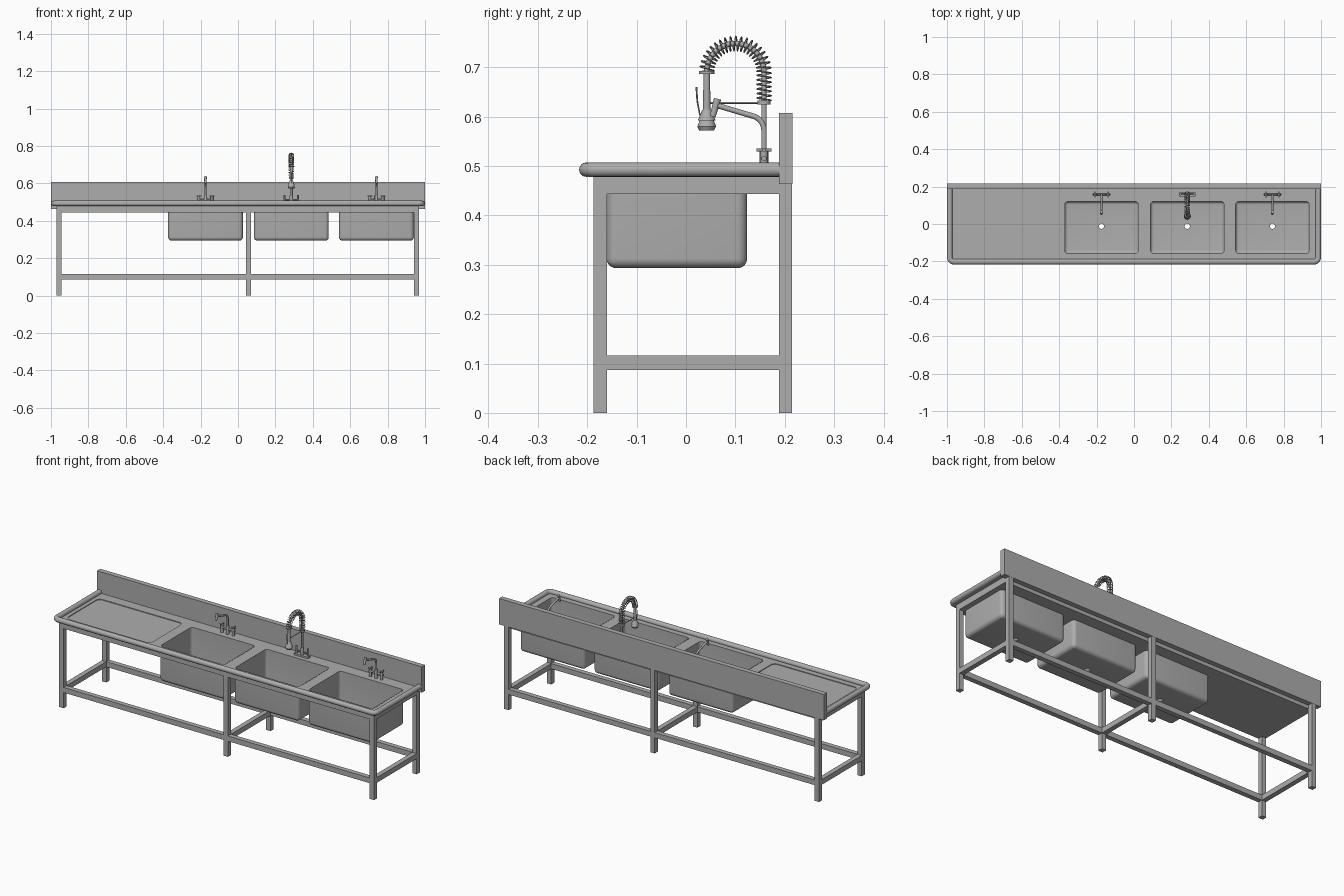
import bpy, bmesh, math
from mathutils import Vector, Matrix

if "Cube" in bpy.data.objects:
    bpy.data.objects.remove(bpy.data.objects["Cube"], do_unlink=True)


def make_material(name, rgb):
    m = bpy.data.materials.new(name)
    m.use_nodes = True
    m.diffuse_color = (*rgb, 1)
    m.node_tree.nodes["Principled BSDF"].inputs["Base Color"].default_value = (*rgb, 1)
    return m


STEEL = make_material("brushed steel", (0.42, 0.42, 0.42))


def activate(ob):
    bpy.ops.object.select_all(action='DESELECT')
    ob.select_set(True)
    bpy.context.view_layer.objects.active = ob


def finish(ob, smooth=True):
    if not ob.data.materials:
        ob.data.materials.append(STEEL)
    if smooth:
        activate(ob)
        bpy.ops.object.shade_smooth_by_angle(angle=math.radians(40))
    return ob


def from_bmesh(name, bm, smooth=True):
    me = bpy.data.meshes.new(name)
    bm.to_mesh(me)
    bm.free()
    ob = bpy.data.objects.new(name, me)
    bpy.context.collection.objects.link(ob)
    return finish(ob, smooth)


def box_bmesh(lo, hi):
    bm = bmesh.new()
    lo, hi = Vector(lo), Vector(hi)
    bmesh.ops.create_cube(bm, size=1, matrix=Matrix.Translation((lo + hi) / 2)
                          @ Matrix.Diagonal((*(hi - lo), 1)))
    return bm


def box(name, lo, hi):
    return from_bmesh(name, box_bmesh(lo, hi), False)


def rounded_box(name, lo, hi, radius, pan=False):
    """Box with rounded upright edges; a pan also has a rounded floor and no lid."""
    bm = box_bmesh(lo, hi)
    if pan:
        bmesh.ops.delete(bm, geom=[f for f in bm.faces if f.normal.z > 0.5],
                         context='FACES_ONLY')
    upright = [e for e in bm.edges if abs(e.verts[0].co.z - e.verts[1].co.z) > 1e-4
               or (pan and not e.is_boundary)]
    bmesh.ops.bevel(bm, geom=upright, offset=radius, segments=6, profile=0.5,
                    affect='EDGES')
    return from_bmesh(name, bm)


def rod(name, a, b, r1, r2=None, sides=20):
    a, b = Vector(a), Vector(b)
    d = b - a
    bm = bmesh.new()
    turn = d.to_track_quat('Z', 'Y').to_matrix().to_4x4()
    bmesh.ops.create_cone(bm, cap_ends=True, segments=sides, radius1=r1,
                          radius2=r1 if r2 is None else r2, depth=d.length,
                          matrix=Matrix.Translation((a + b) / 2) @ turn)
    return from_bmesh(name, bm)


def tube(name, points, radius, res=4):
    cu = bpy.data.curves.new(name, 'CURVE')
    cu.dimensions = '3D'
    cu.bevel_depth, cu.bevel_resolution, cu.use_fill_caps = radius, res, True
    sp = cu.splines.new('POLY')
    sp.points.add(len(points) - 1)
    for p, co in zip(sp.points, points):
        p.co = (*co, 1)
    ob = bpy.data.objects.new(name, cu)
    bpy.context.collection.objects.link(ob)
    activate(ob)
    bpy.ops.object.convert(target='MESH')
    return finish(bpy.context.object)


def apply_modifier(ob, name, kind, **settings):
    mod = ob.modifiers.new(name, kind)
    for key, value in settings.items():
        setattr(mod, key, value)
    activate(ob)
    bpy.ops.object.modifier_apply(modifier=name)


def cut(ob, cutter):
    apply_modifier(ob, "cut", 'BOOLEAN', object=cutter, operation='DIFFERENCE', solver='EXACT')
    bpy.data.objects.remove(cutter, do_unlink=True)


# Frame: six legs, low rails and cross rails
LEG = 0.027
LEG_X = (-0.97, 0.042, 0.942)
LEG_Y = {"front": -0.187, "back": 0.188}
for i, x in enumerate(LEG_X):
    for side, y in LEG_Y.items():
        box(f"{side}_leg_{i + 1}", (x, y, 0), (x + LEG, y + LEG, 0.465))
    box(f"cross_rail_{i + 1}", (x, -0.16, 0.087), (x + LEG, 0.188, 0.116))
for side, y in LEG_Y.items():
    for i in range(2):
        box(f"{side}_low_rail_{i + 1}", (LEG_X[i] + LEG, y, 0.087),
            (LEG_X[i + 1], y + LEG, 0.116))

# Worktop: deep apron and thin deck, opened for the basins
DECK = 0.488
apron = box("apron", (-0.97, -0.187, 0.443), (0.969, 0.189, 0.478))
deck = box("deck", (-0.985, -0.2, 0.478), (0.985, 0.189, DECK))
drain_cutter = rounded_box("drainboard_cutter", (-0.95, -0.158, DECK - 0.004),
                           (-0.43, 0.132, 0.6), 0.025)
cut(deck, drain_cutter)

# Basins with drain holes
BASIN_X = (-0.174, 0.285, 0.74)
for i, x in enumerate(BASIN_X):
    lo, hi = (x - 0.2, -0.161, 0.293), (x + 0.2, 0.124, DECK + 0.0008)
    for part in (apron, deck):
        inset = 0.0015
        cut(part, rounded_box("opening_cutter", (lo[0] + inset, lo[1] + inset, 0.4),
                              (hi[0] - inset, hi[1] - inset, 0.6), 0.02))
    basin = rounded_box(f"basin_{i + 1}", lo, hi, 0.02, pan=True)
    apply_modifier(basin, "wall", 'SOLIDIFY', thickness=0.004, offset=-1)
    cut(basin, rod("drain_cutter", (x, -0.012, 0.25), (x, -0.012, 0.35), 0.014, sides=32))
    finish(basin)

# Rolled rim round the front and both ends
RIM, CORNER, RIM_Z = 0.0145, 0.022, 0.4925
rim = [(-0.985, 0.19, RIM_Z)]
for sx, start in ((-1, 180), (1, 270)):
    for k in range(9):
        a = math.radians(start + k * 90 / 8)
        rim.append((sx * (0.985 - CORNER) + CORNER * math.cos(a),
                    -0.202 + CORNER + CORNER * math.sin(a), RIM_Z))
rim.append((0.985, 0.19, RIM_Z))
tube("rolled_rim", rim, RIM, 6)

# Backsplash
box("backsplash", (-1, 0.188, 0.463), (1, 0.216, 0.607))


def arc(x, cy, cz, r, a0, a1, n):
    return [(x, cy + r * math.cos(math.radians(a0 + (a1 - a0) * k / n)),
             cz + r * math.sin(math.radians(a0 + (a1 - a0) * k / n))) for k in range(n + 1)]


# Mixer taps over the outer basins
POST_Y = 0.158
for i, x in enumerate((BASIN_X[0], BASIN_X[2])):
    n = f"tap_{i + 1}"
    rod(n + "_body", (x, POST_Y, 0.485), (x, POST_Y, 0.535), 0.009)
    rod(n + "_crossbar", (x - 0.045, POST_Y, 0.515), (x + 0.045, POST_Y, 0.515), 0.005)
    bend = arc(x, 0.128, 0.572, 0.03, 0, 75, 8)
    tube(n + "_spout", [(x, POST_Y, 0.53)] + bend + [(x, 0.065, 0.622)], 0.0055)
    rod(n + "_nozzle", (x, 0.064, 0.636), (x, 0.054, 0.6), 0.0075, 0.006)
    for s in (-1, 1):
        hx = x + s * 0.035
        rod(n + "_valve", (hx, POST_Y, 0.485), (hx, POST_Y, 0.53), 0.007)
        rod(n + "_handle_bar", (hx - 0.013, POST_Y, 0.532), (hx + 0.013, POST_Y, 0.532), 0.003)
        rod(n + "_handle_cross", (hx, POST_Y - 0.015, 0.532), (hx, POST_Y + 0.015, 0.532), 0.003)

# Spring spray tap over the middle basin
X = BASIN_X[1]
rounded_box("spray_base", (X - 0.045, 0.145, 0.485), (X + 0.045, 0.171, 0.497), 0.008)
rod("spray_body", (X, POST_Y, 0.49), (X, POST_Y, 0.535), 0.009)
for s in (-1, 1):
    rod("spray_valve", (X + s * 0.036, POST_Y, 0.49), (X + s * 0.036, POST_Y, 0.538), 0.005)
rod("spray_crossbar", (X - 0.036, POST_Y, 0.512), (X + 0.036, POST_Y, 0.512), 0.004)
rod("spray_post", (X, POST_Y, 0.53), (X, POST_Y, 0.63), 0.0055)
rod("spring_lower_collar", (X, POST_Y, 0.624), (X, POST_Y, 0.633), 0.013)
rod("support_rod", (X, POST_Y, 0.628), (X, 0.042, 0.628), 0.002)

# Hose arch and the spring coiled round it
R, CY, CZ = 0.058, 0.1, 0.69
hose = [(X, CY + R, 0.63)] + arc(X, CY, CZ, R, 0, 180, 32)
tube("hose", hose, 0.0055)
straight = CZ - 0.633
length = straight + math.pi * R
coil, TURNS, STEPS = [], 26, 14
for k in range(TURNS * STEPS + 1):
    d = length * k / (TURNS * STEPS)
    a = max(0, d - straight) / R
    out = Vector((0, math.cos(a), math.sin(a)))
    centre = Vector((X, CY, CZ + min(0, d - straight))) + out * R
    t = 2 * math.pi * k / STEPS
    coil.append(centre + 0.0145 * (math.cos(t) * out + math.sin(t) * Vector((1, 0, 0))))
tube("spring", coil, 0.0014, 1)

# Spray gun with head and lever
GY = CY - R
rod("spring_upper_collar", (X, GY, 0.686), (X, GY, 0.692), 0.016)
rod("spray_grip", (X, GY, 0.6), (X, GY, 0.687), 0.008, 0.0065)
rod("spray_neck", (X, GY, 0.592), (X, GY, 0.614), 0.018, 0.009)
rod("spray_head", (X, GY, 0.58), (X, GY, 0.593), 0.019, 0.014)
rod("spray_face", (X, GY, 0.572), (X, GY, 0.58), 0.015, 0.019)
tube("spray_lever", [(X, 0.021, 0.66), (X, 0.023, 0.63), (X, 0.028, 0.604), (X, GY, 0.603)], 0.0018, 2)
